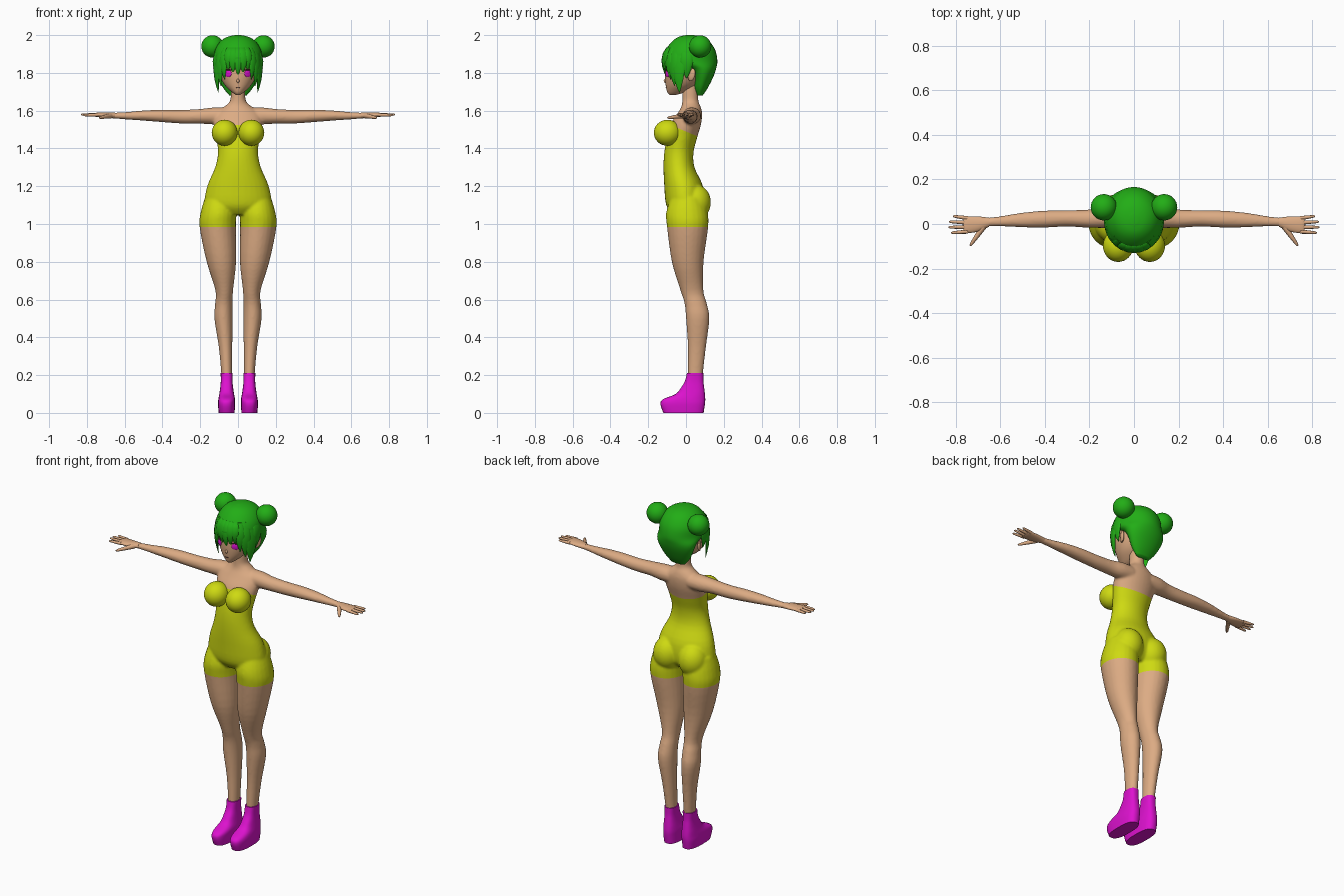
import bpy, bmesh, math
from mathutils import Vector, Matrix

if "Cube" in bpy.data.objects:
    bpy.data.objects.remove(bpy.data.objects["Cube"])


def material(name, rgb):
    m = bpy.data.materials.new(name)
    m.use_nodes = True
    m.diffuse_color = (*rgb, 1)
    bsdf = m.node_tree.nodes["Principled BSDF"]
    bsdf.inputs["Base Color"].default_value = (*rgb, 1)
    bsdf.inputs["Roughness"].default_value = 0.7
    return m


SKIN = material("skin", (0.72, 0.41, 0.23))
YELLOW = material("yellow_suit", (0.62, 0.70, 0.006))
GREEN = material("green_hair", (0.016, 0.42, 0.008))
MAGENTA = material("magenta", (0.72, 0.006, 0.62))
DARK = material("dark_lines", (0.06, 0.015, 0.02))


def spline(rows, steps=4):
    """Smoothly resample rows of numbers."""
    rows = [Vector(r) for r in rows]
    out = []
    for i in range(len(rows) - 1):
        a, b, c, d = (rows[max(i - 1, 0)], rows[i], rows[i + 1], rows[min(i + 2, len(rows) - 1)])
        for k in range(steps):
            t = k / steps
            out.append(0.5 * (2 * b + (c - a) * t + (2 * a - 5 * b + 4 * c - d) * t * t
                              + (3 * b - a - 3 * c + d) * t ** 3))
    return out + [rows[-1]]


def loft(bm, sections, n=24, power=1.0):
    """Skin rings given as (centre, u axis, v axis) and cap the ends."""
    rings = []
    for c, u, v in sections:
        ring = []
        for k in range(n):
            ca, sa = math.cos(math.tau * k / n), math.sin(math.tau * k / n)
            ca, sa = (math.copysign(abs(w) ** power, w) for w in (ca, sa))
            ring.append(bm.verts.new(c + u * ca + v * sa))
        rings.append(ring)
    for r, s in zip(rings, rings[1:]):
        for k in range(n):
            bm.faces.new((r[k], r[k - 1], s[k - 1], s[k]))
    bm.faces.new(rings[0])
    bm.faces.new(rings[-1][::-1])


def upright(rows, sx=1):
    """Rows of z, x centre, half width, front y, back y."""
    return [(Vector((sx * x, (f + b) / 2, z)), Vector((w, 0, 0)), Vector((0, (b - f) / 2, 0)))
            for z, x, w, f, b in spline(rows)]


def sideways(rows, sx=1):
    """Rows of x, y, z, half depth, half height."""
    return [(Vector((sx * x, y, z)), Vector((0, a, 0)), Vector((0, 0, b)))
            for x, y, z, a, b in spline(rows)]


def finger(bm, p, q, r0, r1):
    p, q = Vector(p), Vector(q)
    side = (q - p).cross(Vector((0, 0, 1))).normalized()
    up = side.cross(q - p).normalized()
    loft(bm, [(p.lerp(q, t), side * r, up * r) for t, r in
              ((0, r0), (0.5, (r0 + r1) / 2), (0.9, r1), (1, r1 * 0.4))], 10)


def ball(bm, centre, size, turn=0.0, tilt=0.0):
    m = (Matrix.Translation(centre) @ Matrix.Rotation(turn, 4, 'Z')
         @ Matrix.Rotation(tilt, 4, 'X') @ Matrix.Diagonal((*size, 1)))
    bmesh.ops.create_uvsphere(bm, u_segments=32, v_segments=18, radius=1, matrix=m)


def finish(name, bm, *mats, mirror=False, sharp=50):
    bmesh.ops.recalc_face_normals(bm, faces=bm.faces)
    me = bpy.data.meshes.new(name)
    bm.to_mesh(me)
    bm.free()
    for m in mats:
        me.materials.append(m)
    me.polygons.foreach_set("use_smooth", [True] * len(me.polygons))
    me.set_sharp_from_angle(angle=math.radians(sharp))
    ob = bpy.data.objects.new(name, me)
    bpy.context.collection.objects.link(ob)
    if mirror:
        ob.modifiers.new("mirror", 'MIRROR')
    return ob


# Body: torso, legs, seat and arms fused into one skin
TORSO = [(1.05, 0, .12, -.07, .06), (1.10, 0, .175, -.105, .095), (1.2, 0, .163, -.115, .09),
         (1.3, 0, .121, -.119, .045), (1.38, 0, .106, -.115, .04), (1.46, 0, .116, -.10, .06),
         (1.53, 0, .128, -.08, .08), (1.585, 0, .12, -.045, .085), (1.62, 0, .075, -.025, .078),
         (1.65, 0, .043, -.02, .066), (1.70, 0, .038, -.02, .065), (1.78, 0, .038, -.02, .065)]
LEG = [(1.14, .10, .075, -.08, .09), (1.06, .104, .094, -.105, .115), (.98, .107, .096, -.10, .117),
       (.8, .088, .078, -.075, .093), (.65, .073, .047, -.03, .092), (.58, .075, .046, -.008, .11),
       (.5, .077, .048, .0, .124), (.35, .066, .036, .01, .106), (.21, .06, .029, .01, .09),
       (.15, .06, .028, .01, .088)]
ARM = [(.06, .03, 1.572, .05, .045), (.13, .03, 1.572, .048, .045), (.2, .024, 1.57, .041, .039),
       (.3, .025, 1.568, .037, .036), (.4, .022, 1.572, .038, .033), (.5, .018, 1.574, .033, .027),
       (.6, .012, 1.573, .023, .019), (.67, .007, 1.574, .02, .014)]
bm = bmesh.new()
loft(bm, upright(TORSO), 32)
for s in (1, -1):
    loft(bm, upright(LEG, s))
    loft(bm, sideways(ARM, s))
    ball(bm, (s * .082, .048, 1.115), (.082, .084, .095))
body = finish("body", bm, SKIN, YELLOW)
remesh = body.modifiers.new("fuse", 'REMESH')
remesh.mode = 'VOXEL'
remesh.voxel_size = 0.007
soften = body.modifiers.new("soften", 'SMOOTH')
soften.factor = 0.5
soften.iterations = 6
bpy.context.view_layer.update()
fused = bpy.data.meshes.new_from_object(body.evaluated_get(bpy.context.evaluated_depsgraph_get()))
bm = bmesh.new()
bm.from_mesh(fused)
bpy.data.objects.remove(body)

# Suit colour between the hem and the sloping top edge
HEM, SLOPE = 0.985, Vector((0, 0.42, 1))
TOP = Vector((0, 0.07, 1.46))
for co, no in ((Vector((0, 0, HEM)), Vector((0, 0, 1))), (TOP, SLOPE)):
    bmesh.ops.bisect_plane(bm, geom=bm.verts[:] + bm.edges[:] + bm.faces[:],
                           plane_co=co, plane_no=no.normalized())
for f in bm.faces:
    c = f.calc_center_median()
    f.material_index = int(c.z > HEM and (c - TOP).dot(SLOPE) < 0)
finish("body", bm, SKIN, YELLOW, sharp=80)

# Bust
bm = bmesh.new()
ball(bm, (.071, -.098, 1.483), (.068, .072, .069))
finish("bust", bm, YELLOW, mirror=True)

# Hands
bm = bmesh.new()
loft(bm, sideways([(.65, .008, 1.574, .02, .015), (.70, .0, 1.576, .034, .014),
                   (.75, -.004, 1.578, .037, .011), (.765, -.004, 1.578, .032, .007)]))
for i, tip in enumerate((.812, .83, .832, .82)):
    y = .026 - .02 * i
    finger(bm, (.745, y, 1.578), (tip, y * 1.25 + .003, 1.58 - .004 * (i == 3)), .0095, .006)
finger(bm, (.675, -.012, 1.573), (.735, -.098, 1.562), .014, .007)
finish("hands", bm, SKIN, mirror=True)

# Shoes
bm = bmesh.new()
loft(bm, upright([(.0, .06, .042, -.12, .093), (.045, .061, .045, -.135, .1),
                  (.072, .06, .044, -.122, .102), (.10, .06, .039, -.055, .1),
                  (.135, .06, .034, -.025, .096), (.17, .06, .031, -.005, .092),
                  (.212, .06, .032, .005, .092)]), 28, power=0.75)
finish("shoes", bm, MAGENTA, mirror=True, sharp=40)

# Head with nose
bm = bmesh.new()
loft(bm, upright([(1.684, 0, .012, -.088, -.05), (1.70, 0, .035, -.10, .0), (1.74, 0, .074, -.108, .06),
                  (1.80, 0, .1, -.112, .1), (1.87, 0, .104, -.105, .12), (1.95, 0, .06, -.06, .09)]), 32)
ball(bm, (0, -.106, 1.758), (.008, .012, .012))
finish("head", bm, SKIN, sharp=70)

# Ears
bm = bmesh.new()
ball(bm, (.108, .03, 1.79), (.01, .02, .034), turn=-.5, tilt=-.3)
finish("ears", bm, SKIN, mirror=True)

# Eyes, lashes and mouth
bm = bmesh.new()
ball(bm, (.052, -.098, 1.796), (.021, .005, .018), turn=.55)
finish("eyes", bm, MAGENTA, mirror=True)
bm = bmesh.new()
ball(bm, (.054, -.098, 1.816), (.025, .005, .004), turn=.55)
finish("lashes", bm, DARK, mirror=True)
bm = bmesh.new()
ball(bm, (0, -.105, 1.722), (.012, .003, .0015))
finish("mouth", bm, DARK)

# Hair cap running down to the nape
bm = bmesh.new()
loft(bm, upright([(1.68, 0, .045, .06, .088), (1.72, 0, .078, .045, .115), (1.78, 0, .108, .035, .145),
                  (1.825, 0, .121, .0, .16), (1.865, 0, .127, -.122, .166), (1.92, 0, .122, -.108, .155),
                  (1.965, 0, .095, -.075, .125), (1.99, 0, .058, -.04, .085),
                  (2.0, 0, .015, .0, .04)]), 40)
finish("hair_cap", bm, GREEN, sharp=60)


# Fringe and side locks, each a flat tapering blade
def lock(bm, degrees, tip, width):
    a = math.radians(degrees)
    out = Vector((math.sin(a), -math.cos(a), 0))
    along = Vector((math.cos(a), math.sin(a), 0))
    top = 1.935
    sections = []
    for t, w, lift in ((0, .6, .84), (.2, .9, .96), (.45, 1, 1.01), (.7, .7, 1.0), (.88, .34, .96), (1, .03, .92)):
        c = Vector((out.x * .122 * lift, .012 + out.y * .13 * lift, top + (tip - top) * t))
        sections.append((c, along * width * w, out * .011 * max(w, .1)))
    loft(bm, sections, 12)


bm = bmesh.new()
lock(bm, 0, 1.785, .024)
for s in (1, -1):
    for degrees, tip, width in ((13, 1.80, .026), (26, 1.81, .024), (39, 1.765, .026),
                                (53, 1.73, .032), (67, 1.695, .038), (86, 1.77, .036)):
        lock(bm, s * degrees, tip, width)
finish("fringe", bm, GREEN, sharp=60)

# Hair buns
bm = bmesh.new()
ball(bm, (.135, .075, 1.94), (.059, .059, .059))
finish("hair_buns", bm, GREEN, mirror=True)
